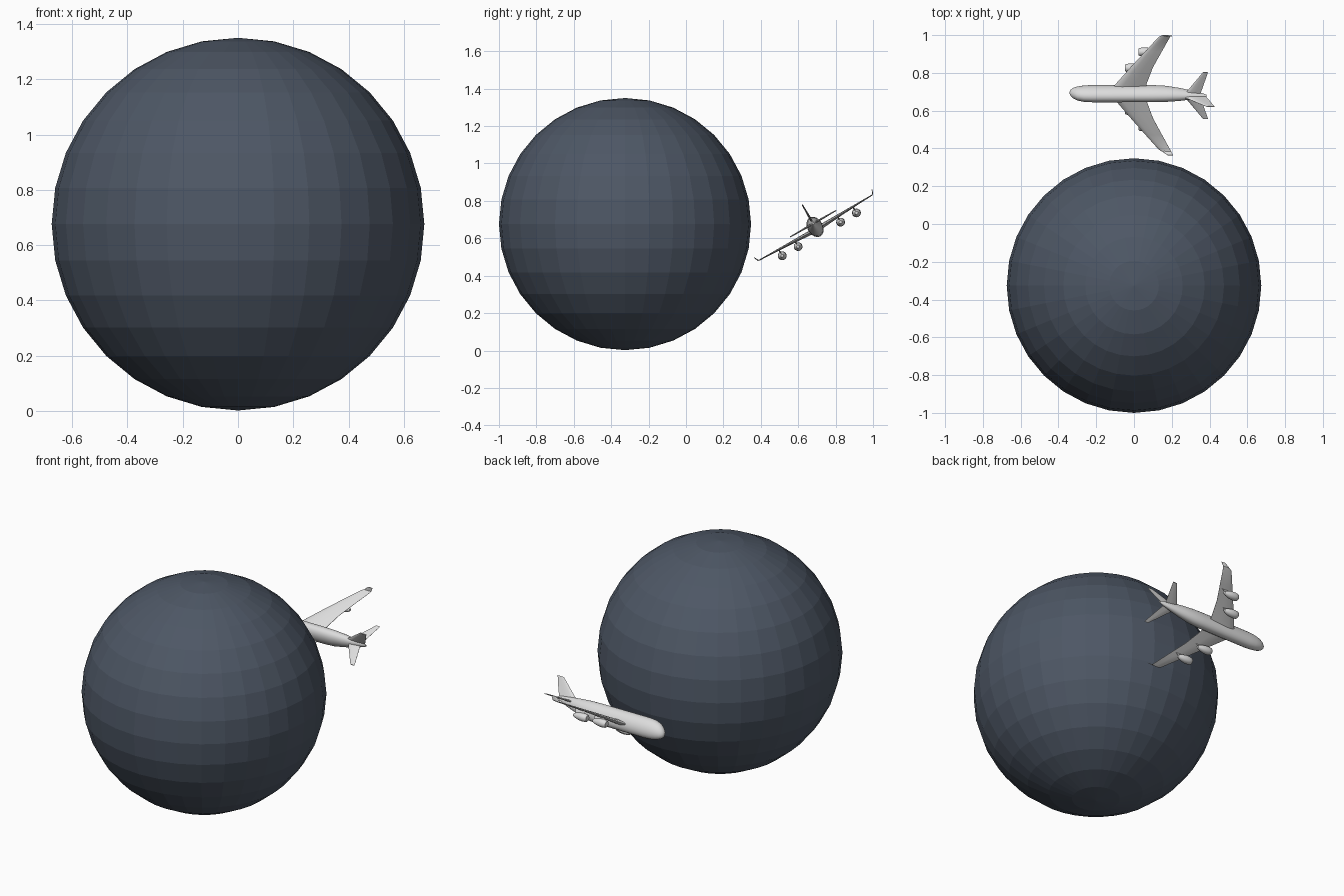
import bpy, bmesh, math
from mathutils import Vector, Matrix

if "Cube" in bpy.data.objects:
    bpy.data.objects.remove(bpy.data.objects["Cube"])


def material(name, color):
    m = bpy.data.materials.new(name)
    m.diffuse_color = (*color, 1)
    m.use_nodes = True
    m.node_tree.nodes["Principled BSDF"].inputs["Base Color"].default_value = m.diffuse_color
    return m


SLATE = material("slate blue", (0.075, 0.095, 0.13))
WHITE = material("off white", (0.72, 0.72, 0.72))

# Aircraft frame: nose towards -x, banked 30 degrees
BANK = Matrix.Translation((0, 0.69, 0.661)) @ Matrix.Rotation(math.radians(30), 4, 'X')


def finish(bm, name, mat, matrix=None, smooth=True):
    bmesh.ops.recalc_face_normals(bm, faces=bm.faces)
    if matrix:
        bm.transform(matrix)
    me = bpy.data.meshes.new(name)
    bm.to_mesh(me)
    bm.free()
    me.materials.append(mat)
    ob = bpy.data.objects.new(name, me)
    bpy.context.collection.objects.link(ob)
    if smooth:
        bpy.ops.object.select_all(action='DESELECT')
        ob.select_set(True)
        bpy.context.view_layer.objects.active = ob
        bpy.ops.object.shade_smooth_by_angle(angle=math.radians(40))
    return ob


def loft(name, rings):
    """Skin a list of equal-length point rings and cap both ends."""
    bm = bmesh.new()
    vs = [[bm.verts.new(p) for p in r] for r in rings]
    n = len(vs[0])
    for a, b in zip(vs, vs[1:]):
        for i in range(n):
            j = (i + 1) % n
            bm.faces.new((a[i], a[j], b[j], b[i]))
    bm.faces.new(vs[0])
    bm.faces.new(vs[-1])
    return finish(bm, name, WHITE, BANK)


def ellipse(x, y, z, ry, rz, n=24):
    return [Vector((x, y + ry * math.cos(2 * math.pi * i / n),
                    z + rz * math.sin(2 * math.pi * i / n))) for i in range(n)]


FOIL = [(0, 0), (0.05, 0.6), (0.25, 1), (0.6, 0.75), (1, 0.12),
        (1, -0.12), (0.6, -0.75), (0.25, -1), (0.05, -0.6)]


def foil(x0, x1, y, z, half, normal):
    """Aerofoil section from leading edge x0 to trailing edge x1."""
    nv = Vector(normal).normalized()
    return [Vector((x0 + (x1 - x0) * c, y, z)) + nv * half * t for c, t in FOIL]


# Globe: faceted
bm = bmesh.new()
bmesh.ops.create_uvsphere(bm, u_segments=32, v_segments=16, radius=0.674)
finish(bm, "globe", SLATE, Matrix.Translation((0, -0.326, 0.676)), smooth=False)

# Fuselage: x, centre height, half width, half height
BODY = [(-0.341, -0.010, 0.004, 0.005), (-0.336, -0.009, 0.015, 0.019),
        (-0.322, -0.006, 0.026, 0.033), (-0.300, -0.002, 0.034, 0.046),
        (-0.265, 0.000, 0.039, 0.055), (-0.220, 0.000, 0.041, 0.058),
        (0.100, 0.000, 0.041, 0.057), (0.170, 0.002, 0.039, 0.053),
        (0.240, 0.008, 0.032, 0.042), (0.310, 0.014, 0.021, 0.028),
        (0.365, 0.020, 0.010, 0.015), (0.385, 0.022, 0.004, 0.007)]
loft("fuselage", [ellipse(x, 0, z, a, b) for x, z, a, b in BODY])

# Tail fin
side = (0, 1, 0)
loft("tail_fin", [foil(0.235, 0.375, 0, 0.025, 0.007, side),
                  foil(0.285, 0.392, 0, 0.055, 0.006, side),
                  foil(0.385, 0.427, 0, 0.138, 0.003, side)])

for s, tag in ((1, "left"), (-1, "right")):
    up = (0, 0, 1)
    # Main wing with upturned tip
    loft("wing_" + tag, [
        foil(-0.130, 0.062, s * 0.010, -0.017, 0.014, up),
        foil(-0.098, 0.066, s * 0.050, -0.014, 0.012, up),
        foil(-0.018, 0.100, s * 0.155, -0.010, 0.008, up),
        foil(0.060, 0.148, s * 0.255, -0.007, 0.005, up),
        foil(0.132, 0.192, s * 0.346, -0.005, 0.003, up),
        foil(0.148, 0.197, s * 0.354, -0.002, 0.003, (0, -s, 1)),
        foil(0.177, 0.207, s * 0.364, 0.021, 0.002, (0, -s, 0.3))])
    # Tailplane
    loft("tailplane_" + tag, [
        foil(0.265, 0.350, s * 0.005, 0.020, 0.006, up),
        foil(0.365, 0.392, s * 0.142, 0.020, 0.003, up)])
    # Engines and pylons
    for pos, x, y in (("inner", -0.047, 0.131), ("outer", 0.023, 0.229)):
        prof = [(0, 0.017), (0.006, 0.021), (0.025, 0.0235), (0.05, 0.022),
                (0.075, 0.016), (0.092, 0.008)]
        loft(f"engine_{pos}_{tag}",
             [ellipse(x + d, s * y, -0.046, r, r, 16) for d, r in prof])
        loft(f"pylon_{pos}_{tag}",
             [foil(x + 0.018, x + 0.085, s * y, -0.036, 0.004, side),
              foil(x + 0.030, x + 0.095, s * y, -0.009, 0.004, side)])
